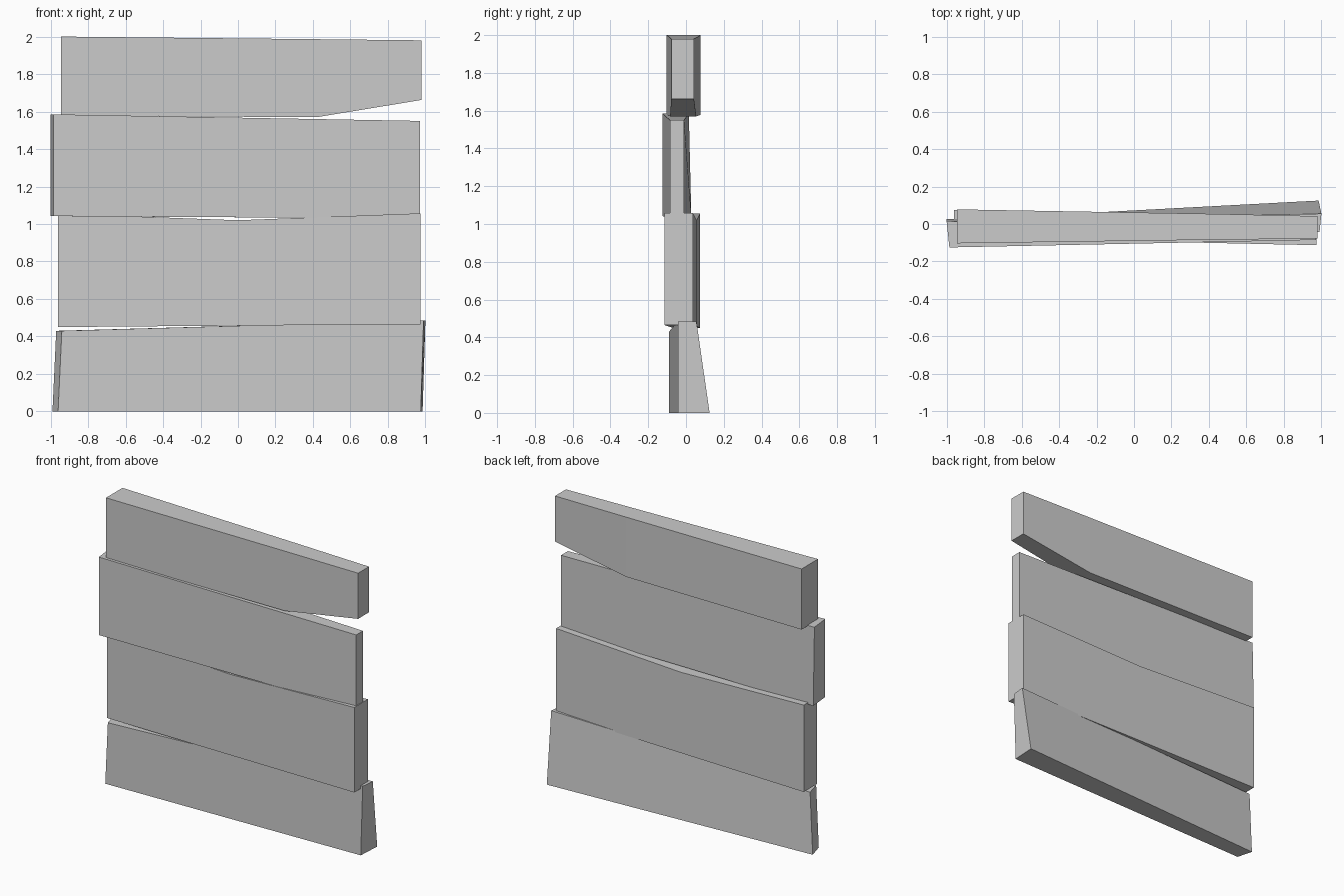
import bpy
import bmesh

cube = bpy.data.objects.get("Cube")
if cube:
    bpy.data.objects.remove(cube)

grey = bpy.data.materials.new("plain grey")
grey.use_nodes = True
colour = (0.6, 0.6, 0.6, 1)
grey.diffuse_color = colour
grey.node_tree.nodes["Principled BSDF"].inputs["Base Color"].default_value = colour


def station(x, front, back, bottom, top, skew=0, lean=0, flare=0):
    """Four corners of a plank's cross-section: skew turns the end, lean tilts
    it sideways, flare pushes the lower back edge outwards."""
    return [(x, front, bottom), (x + skew, back + flare, bottom),
            (x + skew + lean, back, top), (x + lean, front, top)]


def plank(name, *stations):
    """Skin a row of cross-sections from left to right and cap both ends."""
    bm = bmesh.new()
    rings = [[bm.verts.new(p) for p in s] for s in stations]
    for a, b in zip(rings, rings[1:]):
        for i in range(4):
            j = (i + 1) % 4
            bm.faces.new((a[i], a[j], b[j], b[i]))
    bm.faces.new(rings[0])
    bm.faces.new(rings[-1])
    bmesh.ops.recalc_face_normals(bm, faces=bm.faces)
    mesh = bpy.data.meshes.new(name)
    bm.to_mesh(mesh)
    bm.free()
    mesh.materials.append(grey)
    bpy.context.collection.objects.link(bpy.data.objects.new(name, mesh))


# Bottom plank, thicker at its lower right back edge
plank("bottom_plank",
      station(-0.96, -0.09, 0.02, 0, 0.43, skew=-0.03, lean=0.02),
      station(0.975, -0.042, 0.055, 0, 0.485, skew=0.01, lean=0.015, flare=0.07))

# Lower middle plank with a dip in its top edge
plank("lower_middle_plank",
      station(-0.96, -0.07, 0.075, 0.45, 1.055),
      station(0, -0.092, 0.057, 0.458, 1.02),
      station(0.975, -0.113, 0.037, 0.465, 1.057))

# Upper middle plank
plank("upper_middle_plank",
      station(-0.985, -0.125, 0.015, 1.042, 1.585, skew=-0.015, flare=0.013),
      station(0.97, -0.085, -0.01, 1.03, 1.55))

# Top plank with a chipped lower right corner
plank("top_plank",
      station(-0.945, -0.103, 0.078, 1.578, 2.0),
      station(0.42, -0.084, 0.054, 1.57, 1.986),
      station(0.98, -0.078, 0.042, 1.662, 1.98))
